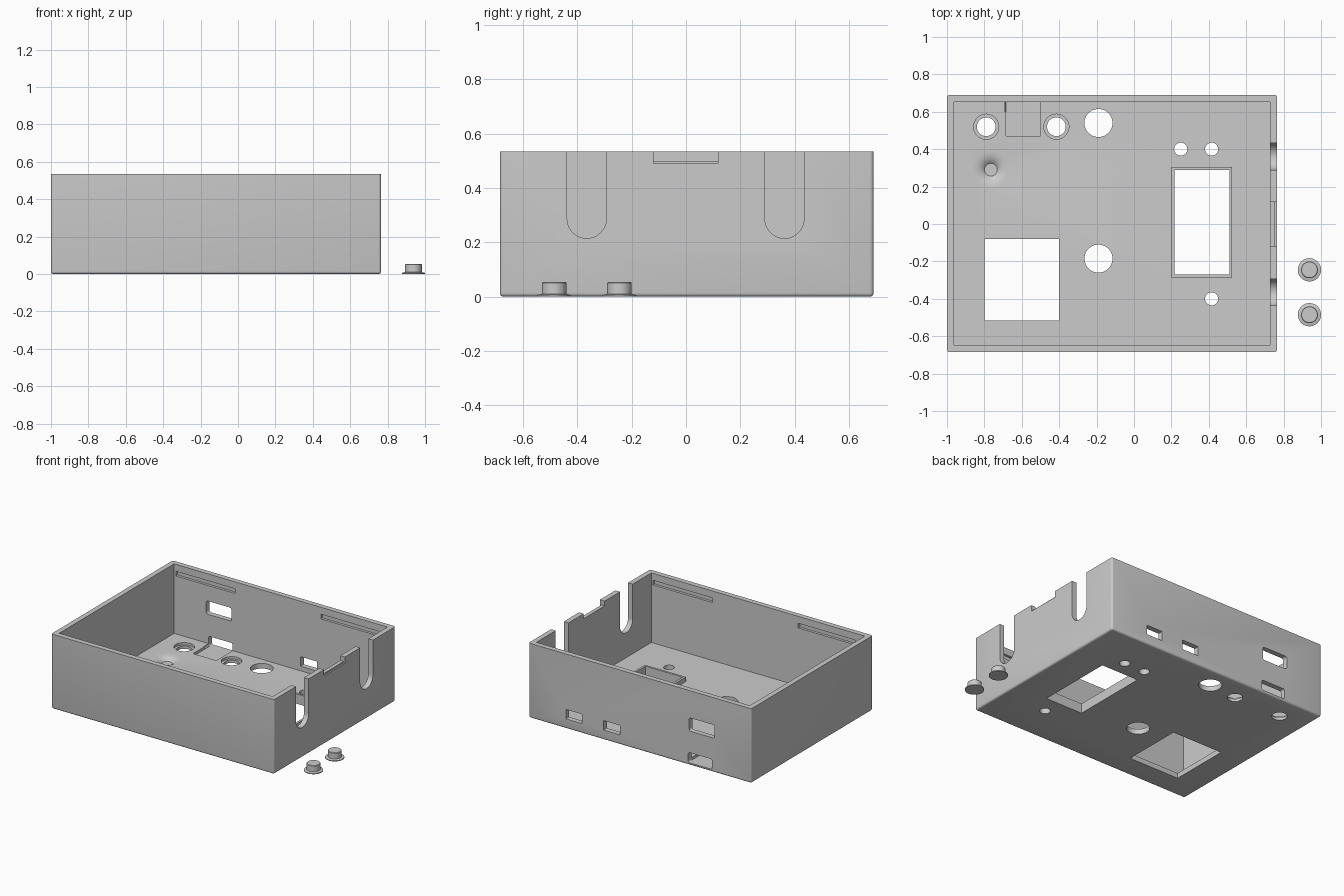
import bpy, bmesh, math
from mathutils import Matrix

if "Cube" in bpy.data.objects:
    bpy.data.objects.remove(bpy.data.objects["Cube"], do_unlink=True)

grey = bpy.data.materials.new("plain grey")
grey.use_nodes = True
COLOUR = (0.6, 0.6, 0.6, 1)
grey.diffuse_color = COLOUR
grey.node_tree.nodes["Principled BSDF"].inputs["Base Color"].default_value = COLOUR

TOP, FLOOR = 0.535, 0.037
X0, X1, Y0, Y1 = -1.0, 0.765, -0.685, 0.69
WALL = 0.037


def to_object(name, bm):
    bmesh.ops.recalc_face_normals(bm, faces=bm.faces)
    mesh = bpy.data.meshes.new(name)
    bm.to_mesh(mesh)
    bm.free()
    mesh.materials.append(grey)
    obj = bpy.data.objects.new(name, mesh)
    bpy.context.collection.objects.link(obj)
    return obj


def block(name, x, y, z, round_edges=None, radius=0.0):
    """Box from ranges; round_edges picks the edges to round."""
    bm = bmesh.new()
    bmesh.ops.create_cube(bm, size=1)
    for v in bm.verts:
        v.co = [r[0] if c < 0 else r[1] for c, r in zip(v.co, (x, y, z))]
    if round_edges:
        edges = [e for e in bm.edges if round_edges(e)]
        bmesh.ops.bevel(bm, geom=edges, offset=radius, segments=4,
                        profile=0.5, affect='EDGES')
    return to_object(name, bm)


def lathe(name, profile, x, y, sides=48):
    """Closed solid of revolution from (radius, z) points, both ends on the axis."""
    bm = bmesh.new()
    verts = [bm.verts.new((r, 0, z)) for r, z in profile]
    edges = [bm.edges.new(p) for p in zip(verts, verts[1:])]
    bmesh.ops.spin(bm, geom=verts + edges, axis=(0, 0, 1), cent=(0, 0, 0),
                   steps=sides, angle=math.tau)
    bmesh.ops.remove_doubles(bm, verts=bm.verts, dist=1e-5)
    bmesh.ops.translate(bm, verts=bm.verts, vec=(x, y, 0))
    return to_object(name, bm)


def disc(x, y, r, z0, z1):
    return lathe("cutter", [(0, z0), (r, z0), (r, z1), (0, z1)], x, y)


def along(axis):
    return lambda e: abs((e.verts[0].co - e.verts[1].co).normalized()[axis]) > 0.9


def combine(target, tool, operation='DIFFERENCE'):
    mod = target.modifiers.new("combine", 'BOOLEAN')
    mod.operation, mod.solver, mod.object = operation, 'EXACT', tool
    bpy.context.view_layer.objects.active = target
    bpy.ops.object.modifier_apply(modifier=mod.name)
    bpy.data.objects.remove(tool, do_unlink=True)


def smooth(obj):
    bpy.ops.object.select_all(action='DESELECT')
    obj.select_set(True)
    bpy.context.view_layer.objects.active = obj
    bpy.ops.object.shade_smooth_by_angle(angle=math.radians(32))


# Open tray with softened outer corners and bottom edges
def outer_edge(e):
    return along(2)(e) or all(v.co.z < 0.01 for v in e.verts)


case = block("case", (X0, X1), (Y0, Y1), (0, TOP), outer_edge, 0.014)
combine(case, block("cutter", (X0 + WALL, X1 - WALL), (Y0 + WALL, Y1 - WALL), (FLOOR, 1)))

# Raised rim around the screen window
combine(case, block("rim", (0.2, 0.525), (-0.285, 0.305), (0.02, 0.07)), 'UNION')

# Rectangular openings in the floor, then the shallow connector pocket
for x, y, z in (((0.216, 0.51), (-0.27, 0.29), (-1, 1)),
                ((-0.8, -0.4), (-0.515, -0.08), (-1, 0.2)),
                ((-0.685, -0.5), (0.47, Y1 - WALL), (0.018, 0.06))):
    combine(case, block("cutter", x, y, z))

# Round holes through the floor
for x, y, r in ((-0.19, 0.54, 0.075), (-0.19, -0.185, 0.075), (0.25, 0.4, 0.035),
                (0.415, 0.4, 0.035), (0.415, -0.4, 0.035)):
    combine(case, disc(x, y, r, -0.1, 0.2))

# Stepped button holes
for x in (-0.79, -0.415):
    combine(case, disc(x, 0.52, 0.05, -0.1, 0.2))
    combine(case, disc(x, 0.52, 0.067, 0.02, 0.2))

# Smooth dimple in the floor
dimple = [(0, 0.012), (0.034, 0.012), (0.045, 0.022), (0.06, 0.03),
          (0.078, 0.035), (0.1, 0.0375), (0.1, 0.1), (0, 0.1)]
combine(case, lathe("cutter", dimple, -0.765, 0.29))

# Windows in the back wall
for x, z, radius in (((-0.71, -0.507), (0.245, 0.34), 0.016), ((-0.69, -0.5), (0.018, 0.09), 0.012),
                     ((0.342, 0.469), (0.07, 0.138), 0.004), ((0.038, 0.17), (0.07, 0.138), 0.004)):
    combine(case, block("cutter", x, (0.6, 0.8), z, along(1), radius))

# Lid grooves inside the front and back walls, turned half round about the centre
mid = (X0 + X1) / 2
for a, b in ((-0.95, -0.48), (0.2, 0.65)):
    combine(case, block("cutter", (a, b), (0.6, Y1 - WALL + 0.018), (0.452, 0.485)))
    combine(case, block("cutter", (2 * mid - b, 2 * mid - a),
                        (Y0 + WALL - 0.018, -0.6), (0.452, 0.485)))

# Round-bottomed cable slots in the left wall
for y in (-0.365, 0.362):
    bm = bmesh.new()
    bmesh.ops.create_cone(bm, cap_ends=True, segments=48, radius1=0.072, radius2=0.072, depth=0.16,
                          matrix=Matrix.Translation((0.75, y, 0.287)) @ Matrix.Rotation(math.pi / 2, 4, 'Y'))
    for v in bm.verts:
        if v.co.z > 0.288:
            v.co.z = 0.7
            v.co.y = y + math.copysign(0.072, v.co.y - y) if abs(v.co.y - y) > 0.07 else v.co.y
    combine(case, to_object("cutter", bm))

# Shallow notch in the left wall with a lower outer lip
combine(case, block("cutter", (0.68, 0.8), (-0.12, 0.118), (0.5, 0.7)))
combine(case, block("cutter", (0.755, 0.8), (-0.12, 0.118), (0.49, 0.7)))
smooth(case)

# Two loose push buttons with thin flanges
button = [(0, 0), (0.062, 0), (0.062, 0.006), (0.045, 0.01), (0.045, 0.051), (0.042, 0.054), (0, 0.054)]
for name, y in (("front_button", -0.485), ("rear_button", -0.245)):
    smooth(lathe(name, button, 0.938, y))
